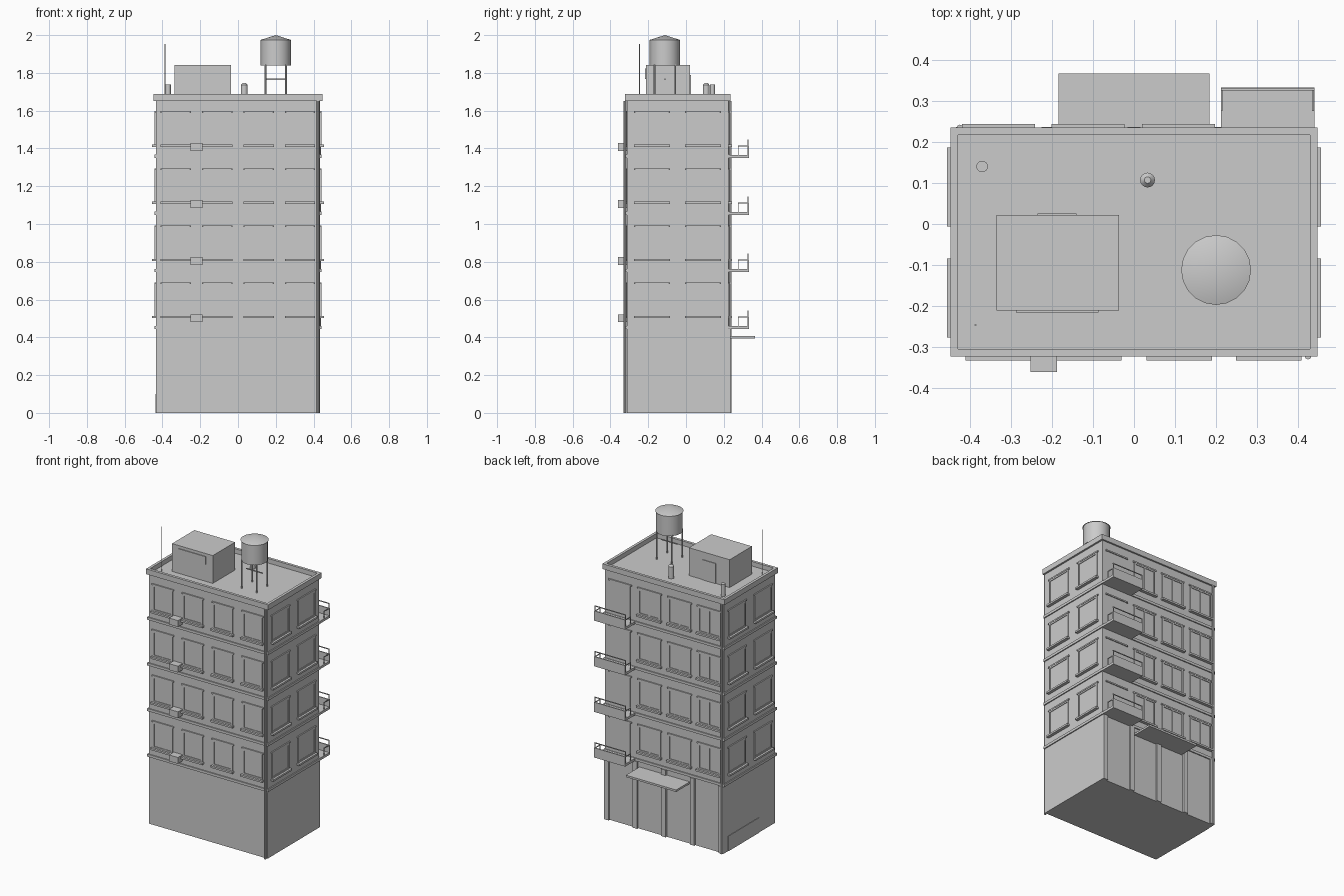
import bpy, bmesh, math
from mathutils import Matrix, Vector

if "Cube" in bpy.data.objects:
    bpy.data.objects.remove(bpy.data.objects["Cube"])

# one flat colour for the whole model
grey = bpy.data.materials.new("plain_grey")
grey.diffuse_color = (0.6, 0.6, 0.6, 1)
grey.use_nodes = True
grey.node_tree.nodes["Principled BSDF"].inputs["Base Color"].default_value = grey.diffuse_color

X, YF, YB = 0.435, -0.312, 0.224          # wall planes
FLOORS = [0.452 + 0.302 * i for i in range(4)]
ROOF = 1.657


class Part:
    """Collects primitives into one named mesh object."""
    def __init__(self, name):
        self.name, self.bm = name, bmesh.new()

    def box(self, x0, x1, y0, y1, z0, z1):
        m = Matrix.Translation(((x0 + x1) / 2, (y0 + y1) / 2, (z0 + z1) / 2))
        bmesh.ops.create_cube(self.bm, size=1, matrix=m @ Matrix.Diagonal((x1 - x0, y1 - y0, z1 - z0, 1)))

    def cyl(self, x, y, z0, z1, r, r2=None, n=16):
        bmesh.ops.create_cone(self.bm, cap_ends=True, segments=n, radius1=r, radius2=r if r2 is None else r2,
                              depth=z1 - z0, matrix=Matrix.Translation((x, y, (z0 + z1) / 2)))

    def wall_box(self, side, u0, u1, z0, z1, out, inn=0.002):
        """Box on a wall: u runs along the wall, out is how far it stands proud."""
        if side == "front":
            self.box(u0, u1, YF - out, YF + inn, z0, z1)
        elif side == "back":
            self.box(u0, u1, YB - inn, YB + out, z0, z1)
        elif side == "right":
            self.box(X - inn, X + out, u0, u1, z0, z1)
        else:
            self.box(-X - out, -X + inn, u0, u1, z0, z1)

    def done(self, smooth=False):
        me = bpy.data.meshes.new(self.name)
        self.bm.to_mesh(me)
        self.bm.free()
        me.materials.append(grey)
        ob = bpy.data.objects.new(self.name, me)
        bpy.context.collection.objects.link(ob)
        if smooth:
            bpy.ops.object.select_all(action='DESELECT')
            ob.select_set(True)
            bpy.context.view_layer.objects.active = ob
            bpy.ops.object.shade_smooth_by_angle(angle=math.radians(40))
        return ob


# main block
p = Part("building_body")
p.box(-X, X, YF, YB, 0, ROOF)
p.done()

# floor bands
p = Part("floor_bands")
for z in FLOORS:
    p.box(-X - .007, X + .007, YF - .007, YB + .007, z - .008, z + .009)
p.done()

# parapet around the roof
p = Part("roof_parapet")
a, f, b, t = 0.447, -0.323, 0.235, 0.018
for y0, y1 in ((f, f + t), (b - t, b)):
    p.box(-a, a, y0, y1, 1.652, 1.687)
for x0, x1 in ((-a, -a + t), (a - t, a)):
    p.box(x0, x1, f + t, b - t, 1.652, 1.687)
p.done()

# windows on all four walls
glass, frame, sills, lintels = (Part(n) for n in ("window_glass", "window_frames", "window_sills", "window_lintels"))
layout = {"front": ([-.33, -.11, .11, .328], .16), "back": ([-.33, -.112, .108], .178),
          "right": ([.09, -.18], .193), "left": ([.09, -.18], .193)}
for z in FLOORS:
    for side, (centres, w) in layout.items():
        for c in centres:
            h = w / 2 - .008
            z0, z1 = z + .062, z + .23
            glass.wall_box(side, c - h, c + h, z0, z1, .002)
            for u0, u1 in ((c - h, c - h + .01), (c + h - .01, c + h)):
                frame.wall_box(side, u0, u1, z0, z1, .006)
            for v0, v1 in ((z0, z0 + .01), (z1 - .01, z1)):
                frame.wall_box(side, c - h + .01, c + h - .01, v0, v1, .006)
            if side == "back":
                frame.wall_box(side, c - .004, c + .004, z0 + .01, z1 - .01, .006)
            sills.wall_box(side, c - w / 2, c + w / 2, z + .05, z + .062, .02)
            lintels.wall_box(side, c - w / 2, c + w / 2, z + .23, z + .239, .008)
    # balcony door
    glass.wall_box("back", .25, .40, z + .009, z + .23, .002)
    lintels.wall_box("back", .24, .41, z + .23, z + .239, .008)
for q in (glass, frame, sills, lintels):
    q.done()

# balconies
slab, panel, rail = Part("balcony_slabs"), Part("balcony_panels"), Part("balcony_rails")
for z in FLOORS:
    slab.box(.212, .44, YB, .333, z - .008, z + .008)
    panel.box(.212, .44, .326, .333, z + .008, z + .056)
    rail.box(.212, .44, .325, .330, z + .085, z + .090)
    for x in (.214, .436):
        rail.box(x - .002, x + .002, .326, .330, z + .056, z + .086)
        rail.box(x - .002, x + .002, .275, .328, z + .052, z + .057)
        rail.box(x - .002, x + .002, .275, .279, z + .008, z + .052)
for q in (slab, panel, rail):
    q.done()

# entrance canopy and ground floor columns
p = Part("entrance_canopy")
p.box(-.184, .184, YB, .366, .395, .408)
p.done()
p = Part("ground_floor_columns")
for i in range(5):
    c = -.418 + .209 * i
    p.wall_box("back", c - .016, c + .016, 0, .444, .012)
p.done()
p = Part("side_wall_panel")
p.wall_box("left", -.14, .18, 0, .1, .003)
p.done()

# air conditioners
p = Part("air_conditioners")
for z in FLOORS:
    p.box(-.252, -.187, -.361, YF, z + .028, z + .07)
p.done()

# drain pipes
p = Part("drain_pipes")
p.cyl(.424, -.322, 0, 1.652, .008, n=8)
p.cyl(-.424, .234, 0, 1.652, .008, n=8)
p.done(True)

# stair house on the roof
p = Part("stair_house")
p.box(-.335, -.037, -.211, .022, ROOF, 1.841)
p.done()
p = Part("stair_house_door")
p.box(-.235, -.14, .02, .026, ROOF, 1.79)
p.done()
p = Part("stair_house_vent")
p.box(-.287, -.087, -.216, -.209, 1.768, 1.822)
p.done()

# water tank
TX, TY = .2, -.112
p = Part("water_tank")
p.cyl(TX, TY, 1.84, 1.973, .08, n=20)
p.cyl(TX, TY, 1.973, 2.0, .085, 0.0, n=20)
p.done(True)
p = Part("water_tank_legs")
for sx in (-1, 1):
    for sy in (-1, 1):
        p.cyl(TX + sx * .055, TY + sy * .055, ROOF, 1.845, .005, n=8)
p.box(TX - .06, TX + .06, TY - .003, TY + .003, 1.763, 1.769)
p.done()

# roof vents and antenna
p = Part("roof_vents")
p.cyl(.033, .107, ROOF, 1.735, .018)
p.cyl(.033, .107, 1.735, 1.746, .018, .008)
p.cyl(-.37, .14, ROOF, 1.738, .014)
p.done(True)
p = Part("antenna")
p.cyl(-.386, -.246, ROOF, 1.953, .0025, n=6)
p.done()
